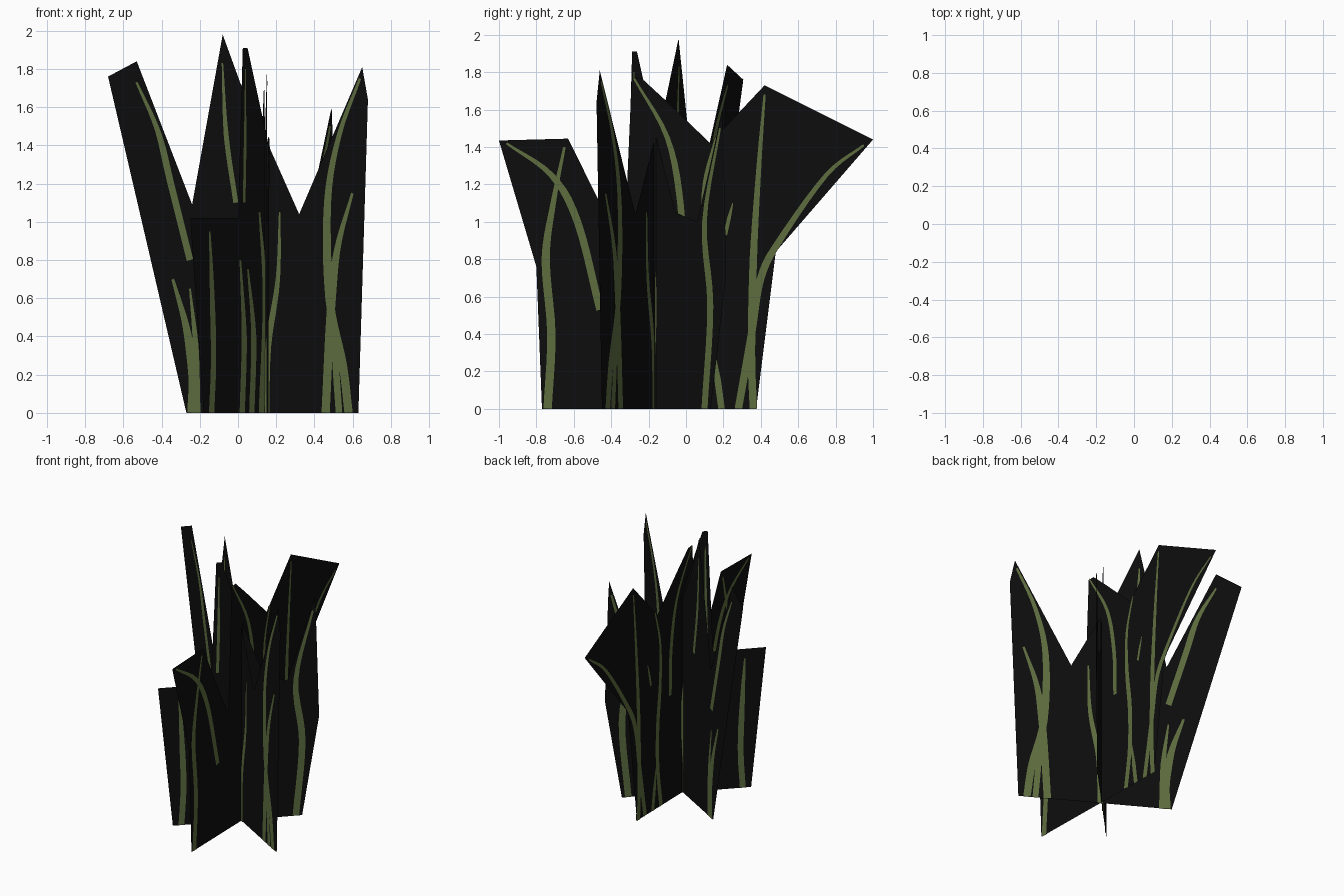
import bpy
from mathutils import Vector


def material(name, rgb):
    m = bpy.data.materials.new(name)
    m.diffuse_color = (*rgb, 1)
    return m


BLACK = material("near black leaf", (0.004, 0.004, 0.004))
GREEN = material("olive vein", (0.112, 0.155, 0.05))


def make_object(name, verts, faces, mat):
    me = bpy.data.meshes.new(name)
    me.from_pydata(verts, [], faces)
    me.materials.append(mat)
    ob = bpy.data.objects.new(name, me)
    bpy.context.collection.objects.link(ob)


def smooth_path(pts, steps=5):
    """Catmull-Rom curve through 2D points."""
    p = [Vector(q) for q in pts]
    p = [2 * p[0] - p[1]] + p + [2 * p[-1] - p[-2]]
    out = []
    for i in range(1, len(p) - 2):
        a, b, c, d = p[i - 1:i + 3]
        for k in range(steps):
            t = k / steps
            out.append(0.5 * (2 * b + (c - a) * t + (2 * a - 5 * b + 4 * c - d) * t * t
                              + (3 * b - a - 3 * c + d) * t ** 3))
    return out + [p[-2]]


def leaf_panel(name, to_world, normal, outline, veins):
    """Flat upright leaf sheet with tapered veins on both sides."""
    make_object(name, [to_world(u, z) for u, z in outline], [range(len(outline))], BLACK)
    verts, faces = [], []
    stretch = (to_world(1, 0) - to_world(0, 0)).length
    for width, pts in veins:
        path = smooth_path(pts)
        n = len(path) - 1
        for side in (-1, 1):
            start = len(verts)
            for i, q in enumerate(path):
                d = path[min(i + 1, n)] - path[max(i - 1, 0)]
                d = Vector((d.x * stretch, d.y)).normalized()
                w = width / 2 * min(1, 0.3 + 1.4 * i / n)
                for s in (-1, 1):
                    verts.append(to_world(q.x + s * w * d.y / stretch, max(0, q.y - s * w * d.x))
                                 + normal * side * 0.003)
            for i in range(n):
                k = start + 2 * i
                faces.append((k, k + 1, k + 3, k + 2))
    make_object(name + "_veins", verts, faces, GREEN)


# Sheet turned 30 degrees, measured along x
leaf_panel(
    "wide_leaf_sheet",
    lambda x, z: Vector((x, -0.086 - 0.577 * x, z)), Vector((0.5, 0.866, 0)),
    [(-.27, 0), (-.68, 1.76), (-.53, 1.84), (-.24, 1.09), (-.08, 1.98), (.04, 1.65),
     (.16, 1.4), (.32, 1.04), (.65, 1.81), (.68, 1.64), (.63, 0)],
    [(.04, [(-.53, 1.73), (-.42, 1.48), (-.35, 1.2), (-.25, .8)]),
     (.055, [(-.34, .7), (-.27, .45), (-.235, .2), (-.24, 0)]),
     (.035, [(-.25, .65), (-.22, .35), (-.21, 0)]),
     (.05, [(.64, 1.75), (.53, 1.45), (.47, 1.1), (.48, .6), (.55, .25), (.58, 0)]),
     (.05, [(.6, 1.15), (.52, .85), (.485, .5), (.46, 0)]),
     (.04, [(.49, .7), (.51, .3), (.53, 0)]),
     (.035, [(.22, 1.05), (.21, .7), (.16, .35), (.15, 0)]),
     (.03, [(-.08, 1.83), (-.06, 1.45), (-.01, 1.1)])])

# Sheet running front to back, measured along y
leaf_panel(
    "deep_leaf_sheet",
    lambda y, z: Vector((0.145 - 0.02 * y, y, z)), Vector((1, 0.02, 0)),
    [(-.77, 0), (-.8, .76), (-1, 1.435), (-.63, 1.445), (-.46, 1.1), (-.33, .85),
     (-.29, 1.77), (-.24, 1.77), (-.11, 1.65), (.13, 1.42), (.26, 1.56), (.42, 1.73),
     (1, 1.44), (.48, .84), (.375, 0)],
    [(.04, [(.42, 1.68), (.39, 1.3), (.36, .8), (.35, .3), (.36, 0)]),
     (.04, [(.95, 1.41), (.75, 1.25), (.5, .9), (.4, .7), (.35, .4), (.28, 0)]),
     (.035, [(-.28, 1.77), (-.1, 1.45), (-.03, 1.1), (-.02, .77)]),
     (.04, [(.16, 1.45), (.1, 1.2), (.1, .9), (.13, .6), (.13, .3), (.09, 0)]),
     (.035, [(.15, .3), (.17, .15), (.19, 0)]),
     (.04, [(-.96, 1.42), (-.72, 1.25), (-.58, 1.0), (-.46, .53)]),
     (.045, [(-.65, 1.4), (-.71, 1.1), (-.75, .8), (-.72, .4), (-.74, 0)]),
     (.02, [(.25, 1.1), (.23, 1.02), (.21, .93)])])

# Diagonal sheet turned the other way, measured along x
leaf_panel(
    "diagonal_leaf_sheet",
    lambda x, z: Vector((x, -0.314 + 1.037 * x, z)), Vector((0.72, -0.694, 0)),
    [(-.18, 0), (-.25, 1.02), (0, 1.02), (.025, 1.91), (.05, 1.91), (.16, 1.4),
     (.25, 1.05), (.36, 1.0), (.42, 1.27), (.49, 1.6), (.495, 1.46), (.51, .72), (.43, 0)],
    [(.04, [(-.15, .95), (-.14, .7), (-.13, .3), (-.14, 0)]),
     (.04, [(.01, .8), (.03, .4), (.02, 0)]),
     (.04, [(.05, .75), (.08, .4), (.07, 0)]),
     (.04, [(.11, 1.05), (.14, .6), (.12, 0)]),
     (.02, [(.037, 1.8), (.035, 1.4), (.03, 1.1)]),
     (.045, [(.48, 1.5), (.4, 1.0), (.43, .55), (.4, 0)])])
